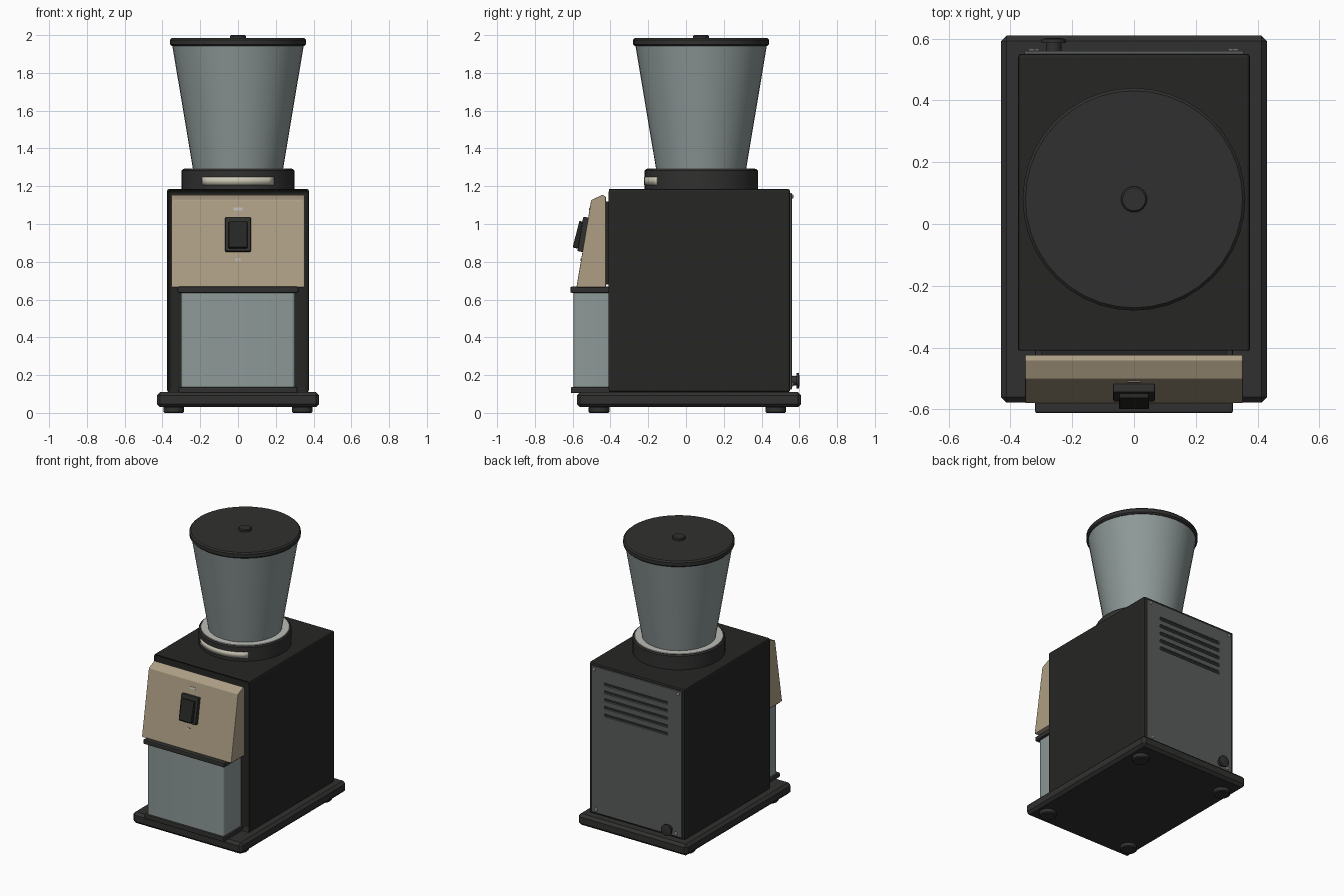
import bpy, bmesh, math
from mathutils import Matrix, Vector

if "Cube" in bpy.data.objects:
    bpy.data.objects.remove(bpy.data.objects["Cube"])


def material(name, r, g, b):
    m = bpy.data.materials.new(name)
    m.diffuse_color = (r, g, b, 1)
    m.use_nodes = True
    m.node_tree.nodes["Principled BSDF"].inputs["Base Color"].default_value = m.diffuse_color
    return m


BLACK = material("black_enamel", 0.019, 0.019, 0.018)
PLASTIC = material("black_plastic", 0.03, 0.03, 0.029)
TAN = material("tan_panel", 0.42, 0.345, 0.235)
GLASS = material("smoked_clear", 0.27, 0.32, 0.315)
STEEL = material("back_steel", 0.10, 0.105, 0.105)
LIGHT = material("light_grey", 0.5, 0.5, 0.47)
CREAM = material("cream_label", 0.6, 0.57, 0.46)


def finish(bm, name, mat, bevel=0.0, smooth=False, segments=2):
    bmesh.ops.recalc_face_normals(bm, faces=bm.faces)
    me = bpy.data.meshes.new(name)
    bm.to_mesh(me)
    bm.free()
    ob = bpy.data.objects.new(name, me)
    bpy.context.collection.objects.link(ob)
    me.materials.append(mat)
    if bevel:
        mod = ob.modifiers.new("bevel", 'BEVEL')
        mod.width, mod.segments = bevel, segments
        mod.limit_method = 'ANGLE'
    if smooth:
        bpy.context.view_layer.objects.active = ob
        ob.select_set(True)
        bpy.ops.object.shade_smooth_by_angle(angle=math.radians(35))
        ob.select_set(False)
    return ob


def box(name, x, y, z, mat, bevel=0.0, segments=2):
    """Box from (min, max) pairs."""
    bm = bmesh.new()
    size = [b - a for a, b in (x, y, z)]
    mid = [(a + b) / 2 for a, b in (x, y, z)]
    bmesh.ops.create_cube(bm, size=1, matrix=Matrix.Translation(mid) @ Matrix.Diagonal((*size, 1)))
    return finish(bm, name, mat, bevel, segments=segments)


def lathe(name, profile, loc, mat, axis='Z', steps=40):
    """Spin a closed (radius, height) loop or a profile touching the axis."""
    bm = bmesh.new()
    vs = [bm.verts.new((r, 0, h)) for r, h in profile]
    edges = [bm.edges.new((a, b)) for a, b in zip(vs, vs[1:])]
    if profile[0][0] > 0:
        edges.append(bm.edges.new((vs[-1], vs[0])))
    bmesh.ops.spin(bm, geom=vs + edges, cent=(0, 0, 0), axis=(0, 0, 1),
                   angle=2 * math.pi, steps=steps)
    bmesh.ops.remove_doubles(bm, verts=bm.verts, dist=1e-5)
    if axis == 'Y':
        bm.transform(Matrix.Rotation(-math.pi / 2, 4, 'X'))
    bm.transform(Matrix.Translation(loc))
    return finish(bm, name, mat, smooth=True)


def disc(name, r, h, loc, mat, c=0.006, axis='Z', steps=40):
    return lathe(name, [(0, 0), (r - c, 0), (r, c), (r, h - c), (r - c, h), (0, h)],
                 loc, mat, axis, steps)


# Base and feet
box("base", (-0.43, 0.43), (-0.578, 0.61), (0.03, 0.11), PLASTIC, 0.018, 1)
for i, (x, y) in enumerate([(-0.34, -0.46), (0.34, -0.46), (-0.34, 0.475), (0.34, 0.475)]):
    disc(f"foot_{i + 1}", 0.055, 0.035, (x, y, 0), PLASTIC, steps=24)

# Housing with a shallow recess in its front
bm = bmesh.new()
bmesh.ops.create_cube(bm, size=1, matrix=Matrix.Translation((0, 0.068, 0.6475))
                      @ Matrix.Diagonal((0.75, 0.965, 1.075, 1)))
front = [f for f in bm.faces if f.calc_center_median().y < -0.4]
bmesh.ops.inset_region(bm, faces=front, thickness=0.022)
bmesh.ops.translate(bm, verts=front[0].verts, vec=(0, 0.03, 0))
finish(bm, "housing", BLACK, 0.01)

# Back panel with cut ventilation slots, screws and cord outlet
panel = box("back_panel", (-0.355, 0.355), (0.535, 0.56), (0.125, 1.165), STEEL, 0.003)
bm = bmesh.new()
for i in range(5):
    z = 1.06 - i * 0.055
    for m in (Matrix.Translation((0, 0.56, z)) @ Matrix.Diagonal((0.5, 0.016, 0.024, 1)),):
        bmesh.ops.create_cube(bm, size=1, matrix=m)
slots = finish(bm, "slot_cutter", BLACK, 0.007)
slots.hide_render = True
slots.hide_viewport = True
cut = panel.modifiers.new("slots", 'BOOLEAN')
cut.object, cut.operation, cut.solver = slots, 'DIFFERENCE', 'EXACT'
for i in range(5):
    z = 1.06 - i * 0.055
    box(f"slot_shadow_{i + 1}", (-0.248, 0.248), (0.545, 0.5535), (z - 0.011, z + 0.011), BLACK)
for i, (x, z) in enumerate([(-0.315, 0.15), (0.315, 0.15), (-0.33, 1.145), (0.33, 1.145)]):
    disc(f"back_screw_{i + 1}", 0.011, 0.01, (x, 0.558, z), LIGHT, 0.003, 'Y', 12)
lathe("cord_outlet", [(0, 0), (0.025, 0), (0.025, 0.028), (0.04, 0.028), (0.04, 0.04),
                      (0.018, 0.044), (0, 0.044)], (-0.26, 0.558, 0.17), PLASTIC, 'Y', 24)

# Sloped tan control panel, extruded from its side profile
bm = bmesh.new()
side = [(-0.424, 0.665), (-0.58, 0.665), (-0.502, 1.127), (-0.44, 1.155), (-0.424, 1.142)]
face = bm.faces.new([bm.verts.new((-0.352, y, z)) for y, z in side])
ext = bmesh.ops.extrude_face_region(bm, geom=[face])
bmesh.ops.translate(bm, vec=(0.704, 0, 0),
                    verts=[v for v in ext["geom"] if isinstance(v, bmesh.types.BMVert)])
finish(bm, "control_panel", TAN, 0.004)
box("panel_mount", (-0.3, 0.3), (-0.43, -0.375), (0.68, 1.12), BLACK)

# Rocker switch and its marks, following the slope
TILT = -math.atan2(0.078, 0.462)


def tilted(name, size, z, out, mat, extra=0.0, bevel=0.005):
    y = -0.58 + (z - 0.665) * 0.078 / 0.462
    ob = box(name, *[(-s / 2, s / 2) for s in size], mat, bevel)
    ob.location = Vector((0, y - out, z))
    ob.rotation_euler.x = TILT + extra


tilted("switch_frame", (0.135, 0.03, 0.185), 0.945, 0.012, PLASTIC)
tilted("switch_rocker", (0.098, 0.035, 0.145), 0.942, 0.032, BLACK, -0.08)
tilted("upper_mark", (0.045, 0.004, 0.016), 1.08, 0.001, LIGHT, bevel=0)
tilted("lower_mark", (0.026, 0.004, 0.014), 0.81, 0.001, LIGHT, bevel=0)
tilted("lower_mark_centre", (0.014, 0.005, 0.006), 0.81, 0.0015, TAN, bevel=0)

# Clear grounds bin with rounded upright corners
bm = bmesh.new()
bmesh.ops.create_cube(bm, size=1, matrix=Matrix.Translation((0, -0.49, 0.385))
                      @ Matrix.Diagonal((0.604, 0.21, 0.51, 1)))
upright = [e for e in bm.edges if abs(e.verts[0].co.z - e.verts[1].co.z) > 0.1]
bmesh.ops.bevel(bm, geom=upright, offset=0.018, segments=4, profile=0.5, affect='EDGES')
finish(bm, "grounds_bin", GLASS, smooth=True)
box("bin_lid", (-0.32, 0.32), (-0.612, -0.385), (0.636, 0.668), PLASTIC, 0.007)
box("bin_tray", (-0.315, 0.315), (-0.61, -0.385), (0.104, 0.137), PLASTIC, 0.007)

# Collar, curved label, hopper and lid
CY = 0.08
disc("hopper_collar", 0.3, 0.115, (0, CY, 1.175), PLASTIC, 0.008)
disc("collar_ring", 0.287, 0.006, (0, CY, 1.287), LIGHT, 0.002)
bm = bmesh.new()
rows = []
for i in range(13):
    a = -math.pi / 2 + 0.686 * (i / 6 - 1)
    rows.append([bm.verts.new((0.302 * math.cos(a), CY + 0.302 * math.sin(a), z))
                 for z in (1.207, 1.25)])
for a, b in zip(rows, rows[1:]):
    bm.faces.new((a[0], b[0], b[1], a[1]))
label = finish(bm, "collar_label", CREAM, smooth=True)
label.modifiers.new("thickness", 'SOLIDIFY').thickness = 0.004

lathe("hopper", [(0.238, 1.288), (0.348, 1.945), (0.338, 1.945), (0.228, 1.288)],
      (0, CY, 0), GLASS)
disc("hopper_lid", 0.36, 0.042, (0, CY, 1.942), PLASTIC, 0.009)
disc("lid_knob", 0.042, 0.022, (0, CY, 1.978), PLASTIC, 0.005, steps=24)
